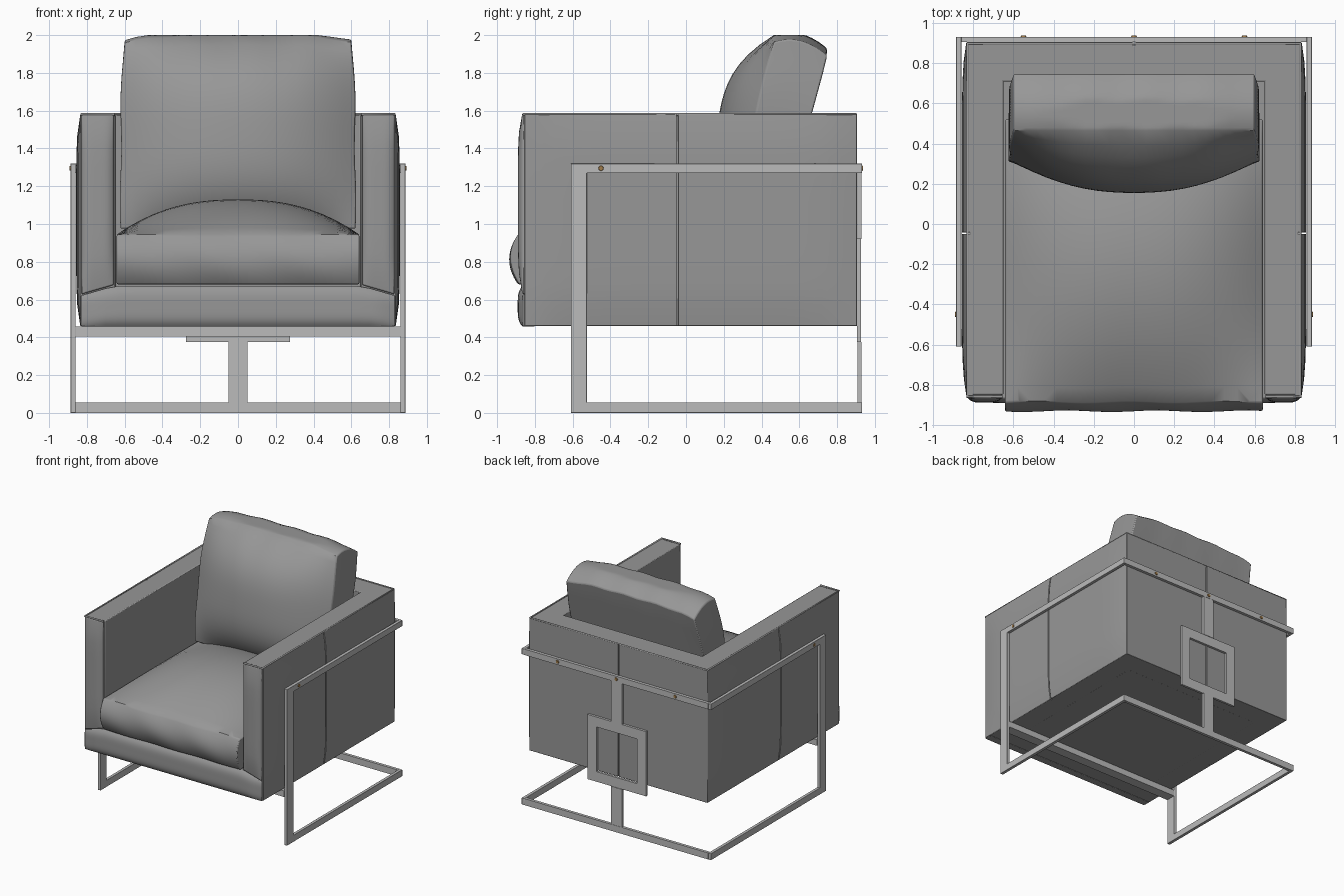
import bpy, bmesh, math
from mathutils import Matrix, Vector

if "Cube" in bpy.data.objects:
    bpy.data.objects.remove(bpy.data.objects["Cube"])


def colour(name, rgb):
    m = bpy.data.materials.new(name)
    m.diffuse_color = (*rgb, 1)
    m.use_nodes = True
    m.node_tree.nodes["Principled BSDF"].inputs["Base Color"].default_value = m.diffuse_color
    return m


fabric = colour("dark_grey_upholstery", (0.31, 0.31, 0.31))
metal = colour("grey_metal", (0.5, 0.5, 0.5))
brass = colour("brass", (0.35, 0.2, 0.07))


def finish(name, bm, bevel=0.0, mat=fabric):
    bmesh.ops.recalc_face_normals(bm, faces=bm.faces)
    me = bpy.data.meshes.new(name)
    bm.to_mesh(me)
    bm.free()
    for p in me.polygons:
        p.use_smooth = True
    me.set_sharp_from_angle(angle=math.radians(38))
    me.materials.append(mat)
    ob = bpy.data.objects.new(name, me)
    bpy.context.collection.objects.link(ob)
    if bevel:
        m = ob.modifiers.new("soft_edges", 'BEVEL')
        m.width, m.segments, m.limit_method = bevel, 2, 'ANGLE'
        m.angle_limit = math.radians(50)
    return ob


def shaped_block(name, fn, cuts=11, bevel=0.0):
    """Subdivided cube whose (u, v, w) in -1..1 are mapped through fn."""
    bm = bmesh.new()
    bmesh.ops.create_cube(bm, size=2)
    bmesh.ops.subdivide_edges(bm, edges=bm.edges[:], cuts=cuts, use_grid_fill=True)
    for v in bm.verts:
        v.co = Vector(fn(*v.co))
    return finish(name, bm, bevel)


def box(name, x0, x1, y0, y1, z0, z1, bevel=0.0, mat=fabric):
    bm = bmesh.new()
    bmesh.ops.create_cube(bm, size=1)
    for v in bm.verts:
        v.co = ((x0 + x1) / 2 + v.co.x * (x1 - x0),
                (y0 + y1) / 2 + v.co.y * (y1 - y0),
                (z0 + z1) / 2 + v.co.z * (z1 - z0))
    return finish(name, bm, bevel, mat)


def prism(name, points, offset, bevel, mat=fabric):
    """Flat outline extruded along offset."""
    bm = bmesh.new()
    face = bm.faces.new([bm.verts.new(p) for p in points])
    geom = bmesh.ops.extrude_face_region(bm, geom=[face])["geom"]
    bmesh.ops.translate(bm, verts=[g for g in geom if isinstance(g, bmesh.types.BMVert)], vec=offset)
    return finish(name, bm, bevel, mat)


def lerp(a, b, t):
    return a + (b - a) * (t + 1) / 2


# U-shaped shell: arms and back in one profile
U = [(-0.82, -0.85), (-0.65, -0.85), (-0.65, 0.71), (0.65, 0.71), (0.65, -0.85),
     (0.82, -0.85), (0.82, 0.89), (-0.82, 0.89)]
prism("arm_and_back_shell", [(x, y, 0.46) for x, y in U], (0, 0, 1.12), 0.006)
box("seat_deck", -0.655, 0.655, -0.85, 0.715, 0.46, 0.67)

# Upholstery panels, split so the gaps read as seams
for s, side in ((-1, "left"), (1, "right")):
    for y0, y1, part in ((-0.855, -0.049, "front"), (-0.042, 0.905, "rear")):
        def side_fn(u, v, w, s=s, y0=y0, y1=y1):
            y = lerp(y0, y1, v)
            n = (y - 0.025) / 0.88
            bump = 0.022 * (1 - n ** 8) * (1 - w ** 6)
            return s * (lerp(0.80, 0.835 + bump, u)), y, lerp(0.46, 1.58, w)
        shaped_block(f"{side}_{part}_side_panel", side_fn, 9, 0.003)
    a, b = sorted((s * 0.0035, s * 0.834))
    box(f"{side}_back_panel", a, b, 0.87, 0.905, 0.46, 1.58, 0.003)

    # Padded arm front, mitred at the bottom
    def arm_fn(u, v, w, s=s):
        x = lerp(0.658, 0.828, u)
        low = 0.675 - 0.05 * (x - 0.655) / 0.173
        bump = 0.022 * (1 - u ** 4) * (1 - w ** 6) * (1 - v) / 2
        return s * x, lerp(-0.868, -0.80, v) - bump, lerp(low + 0.003, 1.578, w)
    shaped_block(f"{side}_arm_front_pad", arm_fn, 9, 0.008)


def rail_fn(u, v, w):
    x = math.copysign(abs(u) ** 0.6, u) * 0.83
    high = 0.672 - 0.05 * max(0, abs(x) - 0.655) / 0.173
    bump = 0.025 * (1 - w ** 4) * (1 - u ** 12) * (1 - v) / 2
    return x, lerp(-0.866, -0.80, v) - bump, lerp(0.458, high, w)


shaped_block("front_rail_pad", rail_fn, 15, 0.008)

# Piping along the outer top edge
cu = bpy.data.curves.new("top_piping", 'CURVE')
cu.dimensions, cu.bevel_depth, cu.bevel_resolution = '3D', 0.008, 2
path = [(-0.655, -0.86), (-0.829, -0.86), (-0.829, 0.899), (0.829, 0.899), (0.829, -0.86), (0.655, -0.86)]
sp = cu.splines.new('POLY')
sp.points.add(len(path) - 1)
for p, (x, y) in zip(sp.points, path):
    p.co = (x, y, 1.58, 1)
cu.use_fill_caps = True
cu.materials.append(fabric)
bpy.context.collection.objects.link(bpy.data.objects.new("top_piping", cu))


# Crowned seat cushion
def seat_fn(u, v, w):
    x = 0.642 * u
    y = lerp(-0.885, 0.52, v) - 0.047 * (1 - w * w) * (1 - v) / 2
    crown = 0.185 * (1 - abs(u) ** 2.4) * (1 - v * v) * (w + 1) / 2
    wrinkle = 0.004 * math.sin(9 * u + 2 * w) * (1 - v) / 2
    return x, y + wrinkle, lerp(0.68, 0.945, w) + crown


shaped_block("seat_cushion", seat_fn, 19, 0.008)


# Leaning back cushion with a full front
def back_fn(u, v, w):
    t, front = (w + 1) / 2, (1 - v) / 2
    x = u * (0.622 - 0.018 * t ** 4 + 0.004 * math.sin(11 * t))
    y0 = 0.31 + 0.155 * t * t
    y0 -= (0.16 + 0.05 * t) * (1 - abs(u) ** 2.3) * (1 - abs(w) ** 3.3)
    y1 = 0.50 + 0.25 * t - 0.03 * max(0, t - 0.9)
    z = 0.975 + t * (0.985 + 0.036 * (1 - u ** 4)) - 0.07 * t * (1 - front) ** 2
    z += 0.025 * t * (1 - v * v) + 0.004 * math.sin(13 * u) * t
    return x, y0 * front + y1 * (1 - front), min(z, 2.0)


shaped_block("back_cushion", back_fn, 19, 0.008)

# Flat-bar metal frame: a C-shaped side on each hand, joined by bars
C = [(0.932, 0), (-0.61, 0), (-0.61, 1.32), (0.932, 1.32), (0.932, 1.27),
     (-0.525, 1.27), (-0.525, 0.055), (0.932, 0.055)]
for s, side in ((-1, "left"), (1, "right")):
    prism(f"{side}_side_frame", [(s * 0.86, y, z) for y, z in C], (s * 0.026, 0, 0), 0.002, metal)
for name, dims in (
        ("back_frame_top_bar", (-0.86, 0.86, 0.907, 0.932, 1.27, 1.32)),
        ("back_frame_floor_bar", (-0.86, 0.86, 0.907, 0.932, 0, 0.055)),
        ("under_seat_cross_bar", (-0.86, 0.86, -0.61, -0.525, 0.405, 0.457)),
        ("back_lower_upright", (-0.05, 0.05, 0.907, 0.93, 0.055, 0.375)),
        ("back_upper_upright", (-0.05, 0.05, 0.907, 0.93, 0.92, 1.27)),
        # Square ornament on the back
        ("back_square_bottom", (-0.275, 0.275, 0.906, 0.926, 0.375, 0.46)),
        ("back_square_top", (-0.275, 0.275, 0.906, 0.926, 0.838, 0.922)),
        ("back_square_left", (-0.275, -0.19, 0.906, 0.926, 0.46, 0.838)),
        ("back_square_right", (0.19, 0.275, 0.906, 0.926, 0.46, 0.838))):
    box(name, *dims, mat=metal)


# Brass screw heads
def screw(name, loc, axis, angle):
    bm = bmesh.new()
    bmesh.ops.create_cone(bm, cap_ends=True, segments=16, radius1=0.016, radius2=0.012, depth=0.012,
                          matrix=Matrix.Translation(loc) @ Matrix.Rotation(angle, 4, axis))
    finish(name, bm, mat=brass)


for s, side in ((-1, "left"), (1, "right")):
    screw(f"{side}_side_screw", (s * 0.885, -0.45, 1.295), 'Y', s * math.pi / 2)
for i, x in enumerate((-0.55, 0, 0.55)):
    screw(f"back_screw_{i + 1}", (x, 0.932, 1.295), 'X', -math.pi / 2)
